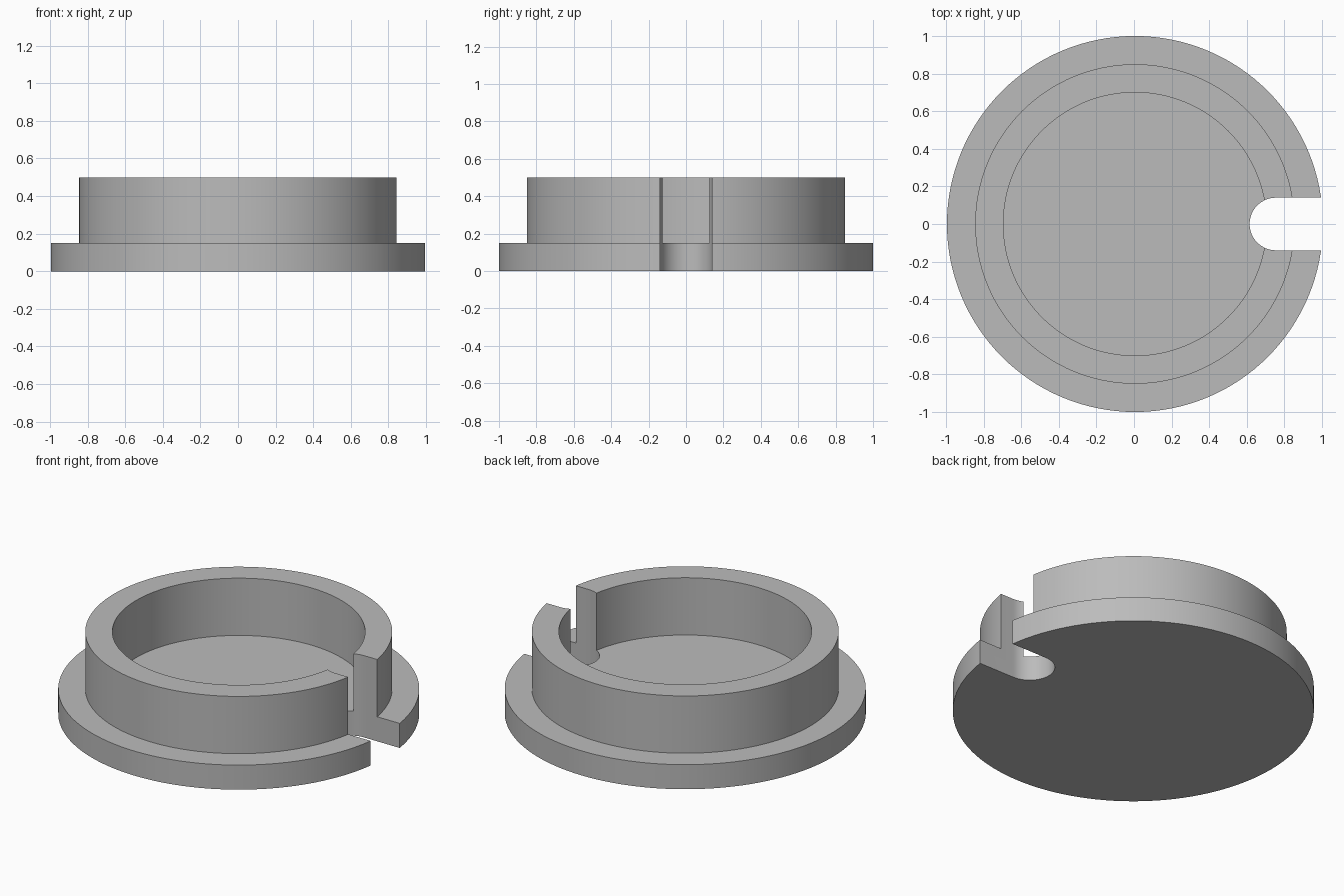
import bpy, bmesh, math
from mathutils import Matrix

cube = bpy.data.objects.get("Cube")
if cube:
    bpy.data.objects.remove(cube, do_unlink=True)

CENTRE_X = 0.005
SEGMENTS = 128
SLOT_HALF = 0.14
SLOT_CENTRE = 0.75

grey = bpy.data.materials.new("plain grey")
grey.use_nodes = True
colour = (0.5, 0.5, 0.5, 1)
grey.diffuse_color = colour
grey.node_tree.nodes["Principled BSDF"].inputs["Base Color"].default_value = colour


def make_object(name, bm):
    bmesh.ops.recalc_face_normals(bm, faces=bm.faces[:])
    mesh = bpy.data.meshes.new(name)
    bm.to_mesh(mesh)
    bm.free()
    obj = bpy.data.objects.new(name, mesh)
    bpy.context.collection.objects.link(obj)
    obj.location.x = CENTRE_X
    mesh.materials.append(grey)
    return obj


# Flanged cup: turned profile of disc, rim wall and recessed floor
bm = bmesh.new()
profile = [(0, 0), (1, 0), (1, 0.15), (0.85, 0.15), (0.85, 0.5),
           (0.7, 0.5), (0.7, 0.15), (0, 0.15)]
verts = [bm.verts.new((r, 0, z)) for r, z in profile]
edges = [bm.edges.new(pair) for pair in zip(verts, verts[1:])]
bmesh.ops.spin(bm, geom=verts + edges, cent=(0, 0, 0), axis=(0, 0, 1),
               angle=math.tau, steps=SEGMENTS, use_merge=True)
bmesh.ops.remove_doubles(bm, verts=bm.verts[:], dist=0.0001)
cup = make_object("flanged_cup", bm)

# Slot cutter: round-ended bar running out through the rim
bm = bmesh.new()
outline = [(1.2, -SLOT_HALF), (1.2, SLOT_HALF)]
for i in range(33):
    a = math.pi / 2 + math.pi * i / 32
    outline.append((SLOT_CENTRE + SLOT_HALF * math.cos(a), SLOT_HALF * math.sin(a)))
face = bm.faces.new([bm.verts.new((x, y, -0.1)) for x, y in outline])
top = bmesh.ops.extrude_face_region(bm, geom=[face])["geom"]
bmesh.ops.translate(bm, vec=(0, 0, 0.8),
                    verts=[v for v in top if isinstance(v, bmesh.types.BMVert)])
cutter = make_object("slot_cutter", bm)

# Cut the slot, then discard the cutter
cut = cup.modifiers.new("slot", "BOOLEAN")
cut.operation = "DIFFERENCE"
cut.solver = "EXACT"
cut.object = cutter
bpy.context.view_layer.objects.active = cup
bpy.ops.object.select_all(action="DESELECT")
cup.select_set(True)
bpy.ops.object.modifier_apply(modifier=cut.name)
bpy.data.objects.remove(cutter, do_unlink=True)
bpy.ops.object.shade_smooth_by_angle(angle=math.radians(30))
